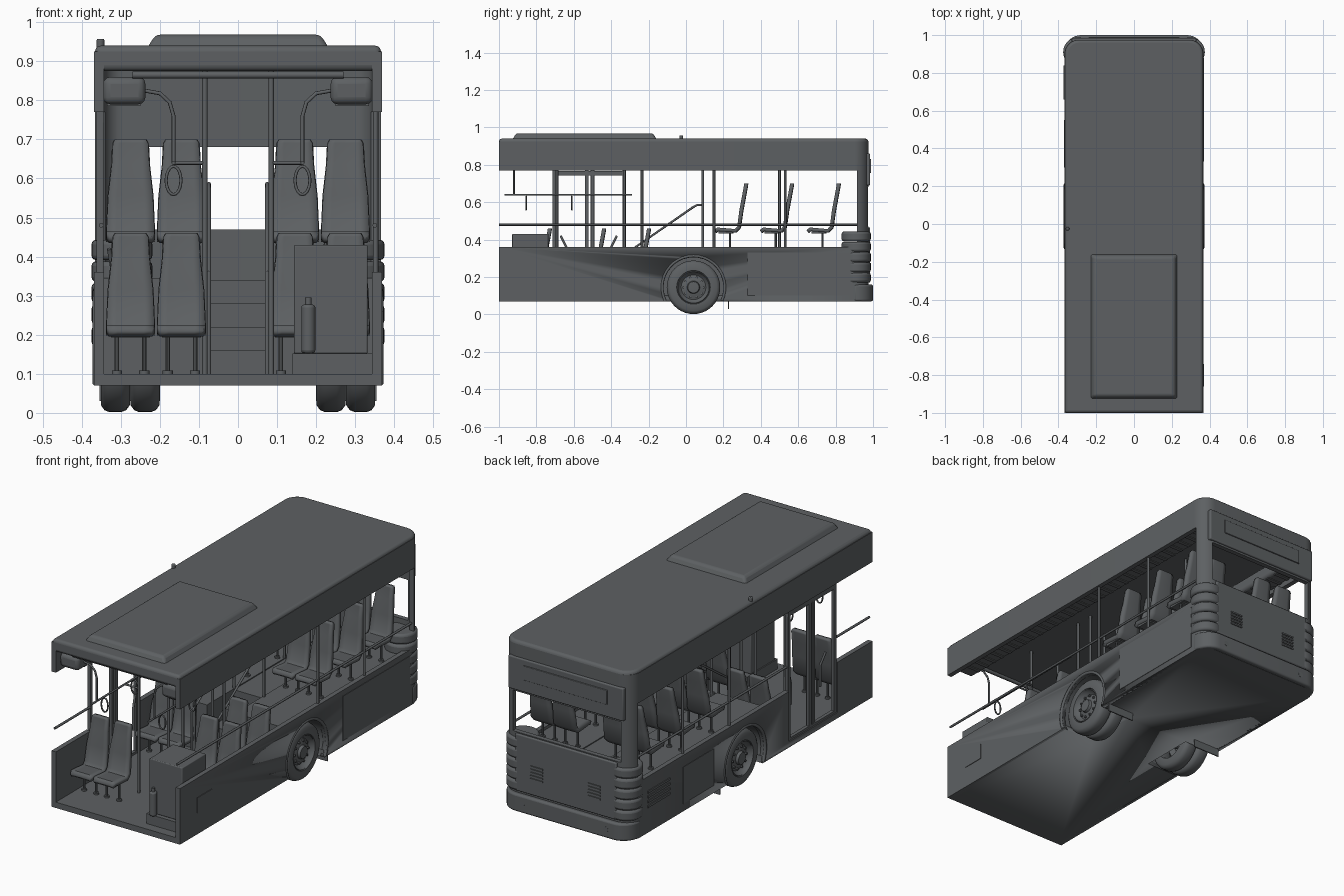
import bpy, bmesh, math
from mathutils import Vector, Matrix

if "Cube" in bpy.data.objects:
    bpy.data.objects.remove(bpy.data.objects["Cube"], do_unlink=True)

grey = bpy.data.materials.new("dark_grey")
grey.use_nodes = True
grey.diffuse_color = (0.11, 0.118, 0.124, 1)
grey.node_tree.nodes["Principled BSDF"].inputs["Base Color"].default_value = grey.diffuse_color


def activate(ob):
    bpy.ops.object.select_all(action='DESELECT')
    ob.select_set(True)
    bpy.context.view_layer.objects.active = ob


def finish(name, bm, bevel=0, smooth=True):
    bmesh.ops.recalc_face_normals(bm, faces=bm.faces)
    me = bpy.data.meshes.new(name)
    bm.to_mesh(me)
    bm.free()
    me.materials.append(grey)
    ob = bpy.data.objects.new(name, me)
    bpy.context.collection.objects.link(ob)
    if bevel:
        m = ob.modifiers.new("bevel", 'BEVEL')
        m.width, m.segments, m.limit_method = bevel, 3, 'ANGLE'
    if smooth:
        activate(ob)
        bpy.ops.object.shade_smooth_by_angle(angle=math.radians(35))
    return ob


def box(name, x, y, z, bevel=0):
    bm = bmesh.new()
    size = [b - a for a, b in (x, y, z)]
    mid = [(a + b) / 2 for a, b in (x, y, z)]
    bmesh.ops.create_cube(bm, size=1, matrix=Matrix.Translation(mid) @ Matrix.Diagonal((*size, 1)))
    return finish(name, bm, bevel, bool(bevel))


def prism(name, outline, z0, z1, bevel=0):
    bm = bmesh.new()
    f = bm.faces.new([bm.verts.new((x, y, z0)) for x, y in outline])
    up = bmesh.ops.extrude_face_region(bm, geom=[f])["geom"]
    bmesh.ops.translate(bm, vec=(0, 0, z1 - z0), verts=[v for v in up if isinstance(v, bmesh.types.BMVert)])
    return finish(name, bm, bevel)


def u_outline(half, front, back, r):
    pts = [(half, front)]
    for i in range(9):
        a = math.pi / 2 * i / 8
        pts.append((half - r + r * math.cos(a), back - r + r * math.sin(a)))
    return pts + [(-x, y) for x, y in reversed(pts)]


def u_wall(name, half, front, back, r, t, z0, z1, bevel=0):
    inner = u_outline(half - t, front, back - t, max(r - t, 0.01))
    return prism(name, u_outline(half, front, back, r) + inner[::-1], z0, z1, bevel)


def cylinder(name, centre, r, depth, axis='Z', bevel=0, sides=32):
    bm = bmesh.new()
    rot = {'X': Matrix.Rotation(math.pi / 2, 4, 'Y'), 'Y': Matrix.Rotation(math.pi / 2, 4, 'X'), 'Z': Matrix()}
    bmesh.ops.create_cone(bm, cap_ends=True, segments=sides, radius1=r, radius2=r, depth=depth,
                          matrix=Matrix.Translation(centre) @ rot[axis])
    return finish(name, bm, bevel)


def tube(name, pts, r=0.006, cyclic=False):
    cu = bpy.data.curves.new(name, 'CURVE')
    cu.dimensions, cu.bevel_depth, cu.bevel_resolution, cu.use_fill_caps = '3D', r, 2, True
    sp = cu.splines.new('POLY')
    sp.points.add(len(pts) - 1)
    for p, co in zip(sp.points, pts):
        p.co = (*co, 1)
    sp.use_cyclic_u = cyclic
    cu.materials.append(grey)
    ob = bpy.data.objects.new(name, cu)
    bpy.context.collection.objects.link(ob)
    activate(ob)
    bpy.ops.object.convert(target='MESH')
    bpy.ops.object.shade_smooth_by_angle(angle=math.radians(50))


def lathe(name, profile, centre, side):
    # Spin (offset, radius) points around the x axis
    bm = bmesh.new()
    vs = [bm.verts.new((side * x, 0, r)) for x, r in profile]
    es = [bm.edges.new(p) for p in zip(vs, vs[1:])]
    bmesh.ops.spin(bm, geom=vs + es, cent=(0, 0, 0), axis=(1, 0, 0), angle=2 * math.pi, steps=40)
    bmesh.ops.remove_doubles(bm, verts=bm.verts, dist=0.0005)
    bmesh.ops.translate(bm, vec=centre, verts=bm.verts)
    return finish(name, bm)


def cut(ob, cutter):
    m = ob.modifiers.new("cut", 'BOOLEAN')
    m.operation, m.solver, m.object = 'DIFFERENCE', 'EXACT', cutter
    activate(ob)
    bpy.ops.object.modifier_apply(modifier="cut")
    bpy.data.objects.remove(cutter, do_unlink=True)


AXLE_Y, AXLE_Z = 0.04, 0.145

# Body shell with window, door and wheel openings
shell = u_wall("body_shell", 0.368, -1, 0.975, 0.075, 0.025, 0.07, 0.925)
cut(shell, box("cutter", (-0.5, 0.5), (-1.1, 0.915), (0.36, 0.77)))
cut(shell, box("cutter", (-0.31, 0.31), (0.8, 1.1), (0.47, 0.68)))
cut(shell, box("cutter", (-0.5, -0.3), (-0.715, -0.315), (0.1, 0.5)))
cut(shell, cylinder("cutter", (0, AXLE_Y, AXLE_Z), 0.162, 1, 'X'))

# Floor, steps and raised rear platform
floor = prism("floor", u_outline(0.355, -1, 0.96, 0.06), 0.07, 0.1)
parts = [floor]
for s, side in ((1, "left"), (-1, "right")):
    x = sorted((s * 0.08, s * 0.345))
    parts.append(box(side + "_platform", x, (-0.14, 0.945), (0.1, 0.345)))
for i in range(4):
    box("aisle_step", (-0.08, 0.08), (-0.19 + 0.09 * i, 0.945), (0.1 + 0.06 * i, 0.16 + 0.06 * i))
for part in parts:
    for s in (1, -1):
        cut(part, cylinder("cutter", (s * 0.3, AXLE_Y, AXLE_Z), 0.162, 0.24, 'X'))

# Roof, front header tube and roof unit
prism("roof", u_outline(0.366, -1, 0.975, 0.075), 0.875, 0.94, 0.015)
cylinder("front_header", (0, -0.975, 0.91), 0.025, 0.68, 'X', 0.008)
unit = box("roof_unit", (-0.235, 0.235), (-0.93, -0.155), (0.93, 0.968), 0.012)
for v in unit.data.vertices:
    if v.co.z > 0.95:
        v.co.x *= 0.9
        v.co.y += 0.02 if v.co.y < -0.5 else -0.02
cylinder("roof_marker", (-0.352, -0.025, 0.945), 0.01, 0.025, bevel=0.004, sides=16)

# Rear bumper, display, vents and tail lamps
u_wall("rear_bumper", 0.37, 0.9, 1.0, 0.09, 0.03, 0.07, 0.16, 0.01)
box("rear_upper_panel", (-0.33, 0.33), (0.96, 0.985), (0.69, 0.86), 0.006)
box("rear_display", (-0.24, 0.24), (0.98, 0.99), (0.755, 0.83), 0.003)
box("rear_lower_panel", (-0.29, 0.29), (0.96, 0.985), (0.17, 0.465), 0.006)
box("number_plate", (-0.09, 0.09), (0.99, 1.0), (0.1, 0.14), 0.002)
for s in (1, -1):
    for i in range(5):
        box("rear_vent_slat", sorted((s * 0.13, s * 0.2)), (0.983, 0.99), (0.25 + i * 0.016, 0.258 + i * 0.016))
    for i in range(5):
        cylinder("tail_lamp", (s * 0.297, 0.91, 0.197 + i * 0.055), 0.078, 0.052, bevel=0.012)
    cylinder("rear_reflector", (s * 0.24, 0.998, 0.115), 0.014, 0.005, 'Y', sides=20)

# Side hatches and vents
box("left_hatch", (0.365, 0.371), (-0.86, -0.74), (0.18, 0.26))
box("left_rear_hatch", (0.365, 0.37), (0.33, 0.88), (0.1, 0.33))
box("right_rear_hatch", (-0.37, -0.365), (0.3, 0.55), (0.11, 0.3))
for i in range(4):
    box("right_vent_slat", (-0.372, -0.365), (0.66, 0.84), (0.2 + i * 0.025, 0.212 + i * 0.025))

# Wheels, arch flares and mud flaps
tyre = [(-0.037, 0.09), (-0.037, 0.125), (-0.028, 0.138), (-0.015, 0.143), (0.015, 0.143),
        (0.028, 0.138), (0.037, 0.125), (0.037, 0.09), (0.03, 0.086), (-0.03, 0.086), (-0.037, 0.09)]
rim = [(0.03, 0.09), (0.036, 0.084), (0.022, 0.078), (0.012, 0.066), (0.02, 0.044),
       (0.022, 0.034), (0.036, 0.03), (0.038, 0)]
for s in (1, -1):
    for x in (0.238, 0.314):
        lathe("tyre", tyre, (s * x, AXLE_Y, AXLE_Z), s)
        lathe("rim", rim, (s * x, AXLE_Y, AXLE_Z), s)
    for i in range(10):
        a = i * math.tau / 10
        cylinder("wheel_nut", (s * 0.333, AXLE_Y + 0.055 * math.cos(a), AXLE_Z + 0.055 * math.sin(a)),
                 0.006, 0.012, 'X', sides=6)
    arc = [math.radians(-25 + 230 * i / 24) for i in range(25)]
    tube("arch_flare", [(s * 0.364, AXLE_Y + 0.168 * math.cos(a), AXLE_Z + 0.168 * math.sin(a)) for a in arc], 0.008)
    box("mud_flap", sorted((s * 0.2, s * 0.355)), (0.224, 0.23), (0.03, 0.12))
cylinder("axle", (0, AXLE_Y, AXLE_Z), 0.025, 0.5, 'X')

# Side door with two open-framed leaves
for y in (-0.705, -0.53, -0.5, -0.33):
    box("door_post", (-0.362, -0.344), (y - 0.01, y + 0.01), (0.09, 0.775), 0.003)
for z in (0.1, 0.755):
    box("door_rail", (-0.362, -0.344), (-0.715, -0.32), (z - 0.012, z + 0.012))
for y, d in ((-0.67, 0.03), (-0.37, -0.03)):
    tube("door_handle", [(-0.33, y, 0.42), (-0.32, y + d, 0.36), (-0.32, y + d, 0.25)])


# Seats: tapered shell swept from cushion to headrest, on two legs
def seat(x, y, z, ground):
    rows = [(0, -0.012, 0.055), (0.015, 0, 0.062), (0.11, -0.008, 0.062), (0.128, 0.012, 0.062),
            (0.14, 0.1, 0.058), (0.155, 0.18, 0.049), (0.165, 0.235, 0.046), (0.166, 0.245, 0.04)]
    bm = bmesh.new()
    grid = [[bm.verts.new((x + k * w, y + dy + 0.006 * (1 - abs(k)), z + dz)) for k in (-1, -0.6, 0.6, 1)]
            for dy, dz, w in rows]
    for a, b in zip(grid, grid[1:]):
        for k in range(3):
            bm.faces.new((a[k], a[k + 1], b[k + 1], b[k]))
    ob = finish("seat", bm)
    m = ob.modifiers.new("thickness", 'SOLIDIFY')
    m.thickness, m.offset = 0.02, 0
    for k in (-0.035, 0.035):
        cylinder("seat_leg", (x + k, y + 0.08, (z + ground) / 2), 0.006, z - ground, sides=10)
        cylinder("seat_foot", (x + k, y + 0.08, ground + 0.004), 0.013, 0.008, sides=12)
    box("seat_frame", (x - 0.05, x + 0.05), (y + 0.02, y + 0.1), (z - 0.022, z - 0.008))


for x in (0.145, 0.275):
    for s in (1, -1):
        for y in (0.155, 0.4, 0.65):
            seat(s * x, y, 0.455, 0.345)
        seat(s * x, -0.365, 0.215, 0.1)
    seat(-x, -0.895, 0.215, 0.1)
    seat(x, -0.605, 0.215, 0.1)

# Front cabinet with extinguisher
box("cabinet_base", (0.14, 0.345), (-0.95, -0.7), (0.1, 0.152))
box("cabinet", (0.143, 0.332), (-0.93, -0.735), (0.152, 0.43), 0.004)
cylinder("extinguisher", (0.18, -0.95, 0.215), 0.018, 0.125, bevel=0.008, sides=20)
cylinder("extinguisher_valve", (0.18, -0.95, 0.285), 0.008, 0.02, sides=12)

# Ceiling ducts and front ceiling bar
for s in (1, -1):
    box("ceiling_duct", sorted((s * 0.237, s * 0.345)), (-0.97, 0.93), (0.79, 0.86), 0.018)
    for i in range(30):
        y = -0.9 + i * 0.06
        box("duct_rib", sorted((s * 0.25, s * 0.335)), (y, y + 0.02), (0.786, 0.792))
cylinder("ceiling_bar", (0, -0.96, 0.865), 0.009, 0.54, 'X', sides=16)

# Handrails, stanchions and hanging loops
tube("left_window_rail", [(0.35, -1, 0.48), (0.35, 0.94, 0.48)])
tube("right_front_rail", [(-0.35, -1, 0.48), (-0.35, -0.71, 0.48)])
tube("right_window_rail", [(-0.35, -0.32, 0.48), (-0.35, 0.94, 0.48)])
for s in (1, -1):
    for y, x, z in ((-0.69, 0.085, 0.1), (-0.33, 0.085, 0.1), (-0.235, 0.085, 0.1), (0.09, 0.085, 0.34),
                    (0.5, 0.085, 0.34), (0.15, 0.352, 0.34), (0.53, 0.352, 0.34)):
        tube("stanchion", [(s * x, y, z), (s * x, y, 0.88)], 0.007)
    tube("stair_rail", [(s * 0.075, -0.27, 0.1), (s * 0.075, -0.27, 0.36), (s * 0.075, 0.04, 0.575),
                        (s * 0.075, 0.06, 0.585), (s * 0.075, 0.09, 0.585)])
    tube("strap_rail", [(s * 0.165, -0.97, 0.64), (s * 0.165, -0.29, 0.64)], 0.005)
    tube("strap_rail_brace", [(s * 0.165, -0.69, 0.64), (s * 0.085, -0.69, 0.64)], 0.005)
    tube("strap_rail_hanger", [(s * 0.24, -0.92, 0.825), (s * 0.2, -0.92, 0.818), (s * 0.175, -0.92, 0.795),
                               (s * 0.165, -0.92, 0.76), (s * 0.165, -0.92, 0.64)], 0.005)
    for y in (-0.855, -0.61):
        tube("hanging_loop", [(s * 0.165 + 0.019 * math.cos(a), y, 0.595 + 0.036 * math.sin(a))
                              for a in [i * math.tau / 20 for i in range(20)]], 0.004, True)
